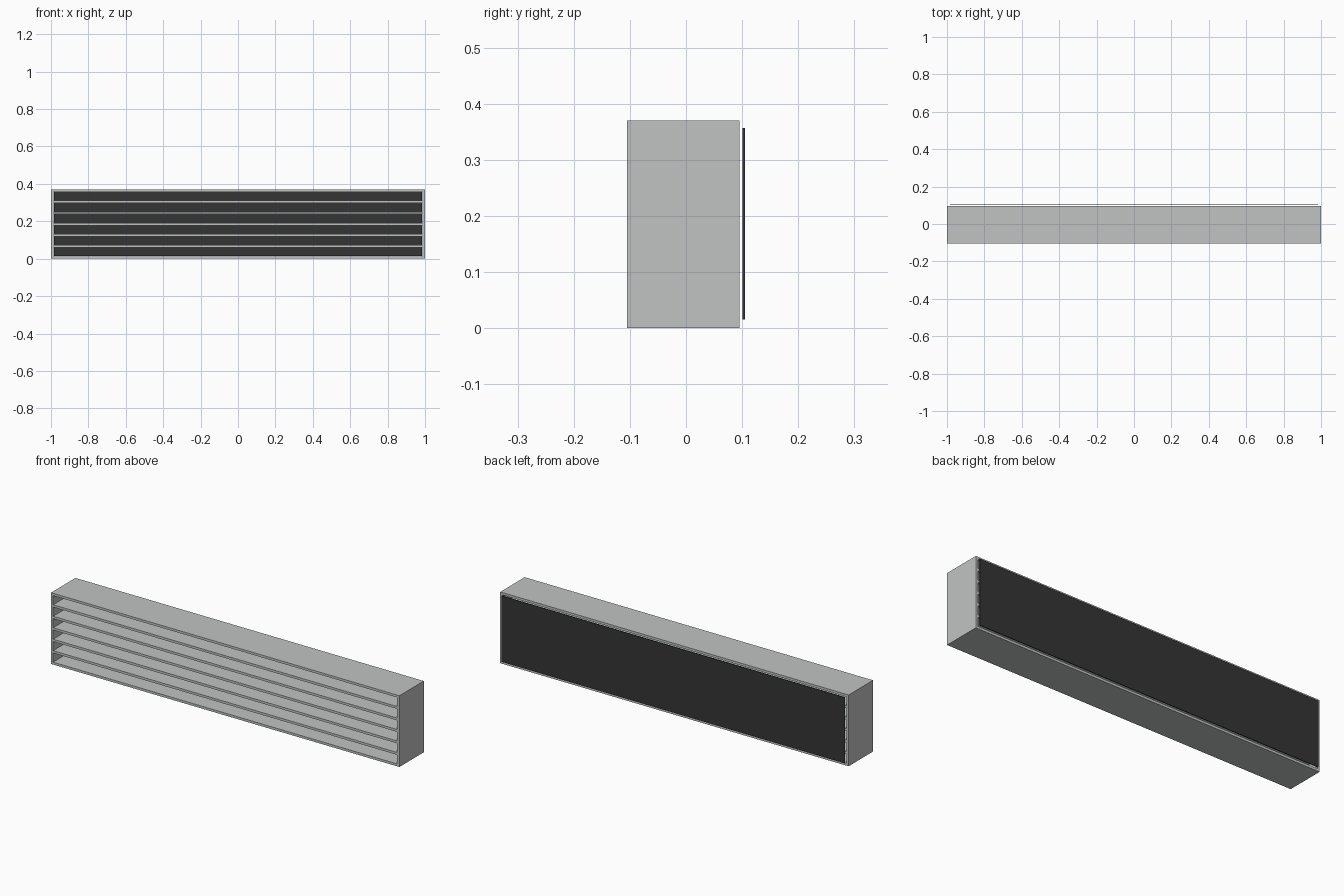
import bpy, bmesh
from mathutils import Matrix

if "Cube" in bpy.data.objects:
    bpy.data.objects.remove(bpy.data.objects["Cube"])

def material(name, rgb):
    m = bpy.data.materials.new(name)
    m.diffuse_color = (*rgb, 1)
    m.use_nodes = True
    m.node_tree.nodes["Principled BSDF"].inputs["Base Color"].default_value = m.diffuse_color
    return m

GREY = material("light_grey_metal", (0.53, 0.55, 0.54))
DARK = material("dark_filter", (0.035, 0.035, 0.035))

def boxes(name, mat, spans):
    """One object made from boxes given as (x0, x1, y0, y1, z0, z1)."""
    bm = bmesh.new()
    for x0, x1, y0, y1, z0, z1 in spans:
        place = Matrix.Translation(((x0 + x1) / 2, (y0 + y1) / 2, (z0 + z1) / 2))
        size = Matrix.Diagonal((x1 - x0, y1 - y0, z1 - z0, 1))
        bmesh.ops.create_cube(bm, size=1, matrix=place @ size)
    me = bpy.data.meshes.new(name)
    bm.to_mesh(me)
    bm.free()
    me.materials.append(mat)
    ob = bpy.data.objects.new(name, me)
    bpy.context.collection.objects.link(ob)
    return ob

H, T = 0.37, 0.0125            # height, sheet thickness
Y0, Y1 = -0.105, 0.095         # depth of the casing
PITCH = (H - T) / 6

# Outer casing: an open tube, bridged from two rectangular loops at each end
bm = bmesh.new()
def ring(y, inset):
    a, lo, hi = 1 - inset, inset, H - inset
    return [bm.verts.new((x, y, z)) for x, z in ((-a, lo), (a, lo), (a, hi), (-a, hi))]
loops = [ring(Y0, 0), ring(Y1, 0), ring(Y1, T), ring(Y0, T)]
for k in range(4):
    p, q = loops[k], loops[(k + 1) % 4]
    for i in range(4):
        j = (i + 1) % 4
        bm.faces.new((p[i], p[j], q[j], q[i]))
bmesh.ops.recalc_face_normals(bm, faces=bm.faces)
me = bpy.data.meshes.new("casing")
bm.to_mesh(me)
bm.free()
me.materials.append(GREY)
bpy.context.collection.objects.link(bpy.data.objects.new("casing", me))

# Five horizontal slats
for i in range(1, 6):
    boxes(f"slat_{i}", GREY, [(-1 + T, 1 - T, Y0, Y1, i * PITCH, i * PITCH + T)])

# Thin dark filter sheet just behind the casing
boxes("back_filter", DARK, [(-0.985, 0.985, 0.101, 0.105, 0.015, 0.357)])
